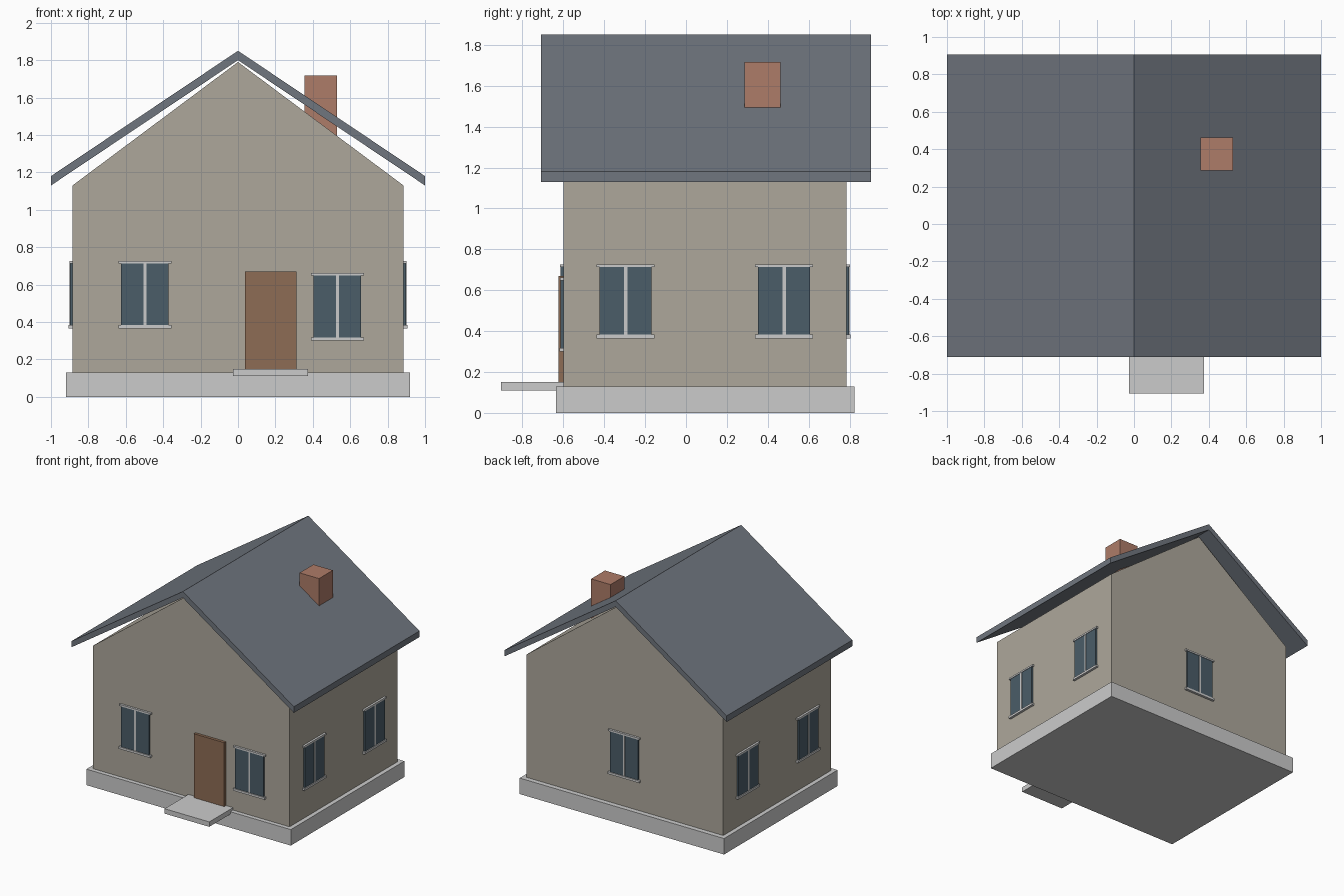
import bpy, bmesh
from math import pi
from mathutils import Matrix, Vector

if "Cube" in bpy.data.objects:
    bpy.data.objects.remove(bpy.data.objects["Cube"])


def material(name, rgb):
    m = bpy.data.materials.new(name)
    m.diffuse_color = (*rgb, 1)
    m.use_nodes = True
    m.node_tree.nodes["Principled BSDF"].inputs["Base Color"].default_value = m.diffuse_color
    return m


WALL = material("render_beige", (0.42, 0.39, 0.33))
ROOF = material("slate", (0.16, 0.18, 0.21))
BRICK = material("brick", (0.42, 0.20, 0.14))
WOOD = material("door_wood", (0.27, 0.15, 0.09))
GLASS = material("dark_glass", (0.07, 0.11, 0.14))


def finish(name, bm, mat):
    bmesh.ops.recalc_face_normals(bm, faces=bm.faces)
    mesh = bpy.data.meshes.new(name)
    bm.to_mesh(mesh)
    bm.free()
    if mat:
        mesh.materials.append(mat)
    obj = bpy.data.objects.new(name, mesh)
    bpy.context.collection.objects.link(obj)
    return obj


def box(name, x, y, z, mat=None, frame=Matrix()):
    """Box between (low, high) ranges, placed in an optional frame."""
    bm = bmesh.new()
    bmesh.ops.create_cube(bm, size=1)
    for v in bm.verts:
        v.co = frame @ Vector([r[0] + (c + 0.5) * (r[1] - r[0])
                               for c, r in zip(v.co, (x, y, z))])
    return finish(name, bm, mat)


def extrude_y(name, profile, y0, y1, mat):
    """Extrude an x-z profile from y0 to y1."""
    bm = bmesh.new()
    face = bm.faces.new([bm.verts.new((x, y0, z)) for x, z in profile])
    new = bmesh.ops.extrude_face_region(bm, geom=[face])["geom"]
    verts = [g for g in new if isinstance(g, bmesh.types.BMVert)]
    bmesh.ops.translate(bm, verts=verts, vec=(0, y1 - y0, 0))
    return finish(name, bm, mat)


def window(name, loc, angle):
    """Two-pane window facing local -y, with a mullion, head and sill."""
    f = Matrix.Translation(loc) @ Matrix.Rotation(angle, 4, 'Z')
    box(name + "_glass", (-0.127, 0.127), (-0.013, 0.005), (-0.167, 0.167), GLASS, f)
    box(name + "_mullion", (-0.008, 0.008), (-0.015, 0.005), (-0.167, 0.167), None, f)
    box(name + "_head", (-0.142, 0.142), (-0.017, 0.005), (0.164, 0.178), None, f)
    box(name + "_sill", (-0.142, 0.142), (-0.02, 0.005), (-0.184, -0.166), None, f)


# Base and gabled body
box("plinth", (-0.92, 0.92), (-0.635, 0.825), (0, 0.13))
extrude_y("house_walls", [(-0.885, 0.13), (0.885, 0.13), (0.885, 1.13),
                          (0, 1.79), (-0.885, 1.13)], -0.60, 0.785, WALL)

# Pitched roof and chimney
extrude_y("roof", [(-1, 1.13), (0, 1.80), (1, 1.13),
                   (1, 1.18), (0, 1.85), (-1, 1.18)], -0.71, 0.905, ROOF)
box("chimney", (0.355, 0.53), (0.285, 0.463), (1.30, 1.717), BRICK)

# Entrance
box("door", (0.038, 0.312), (-0.623, -0.595), (0.13, 0.67), WOOD)
box("door_step", (-0.027, 0.375), (-0.905, -0.60), (0.11, 0.15))

# Windows: two in front, one at the back, two on each side
window("front_left_window", (-0.498, -0.60, 0.549), 0)
window("front_right_window", (0.531, -0.60, 0.484), 0)
window("back_window", (0, 0.785, 0.549), pi)
for side, sign in (("left", -1), ("right", 1)):
    for place, y in (("front", -0.295), ("rear", 0.48)):
        window(f"{side}_{place}_window", (sign * 0.885, y, 0.549), sign * pi / 2)
